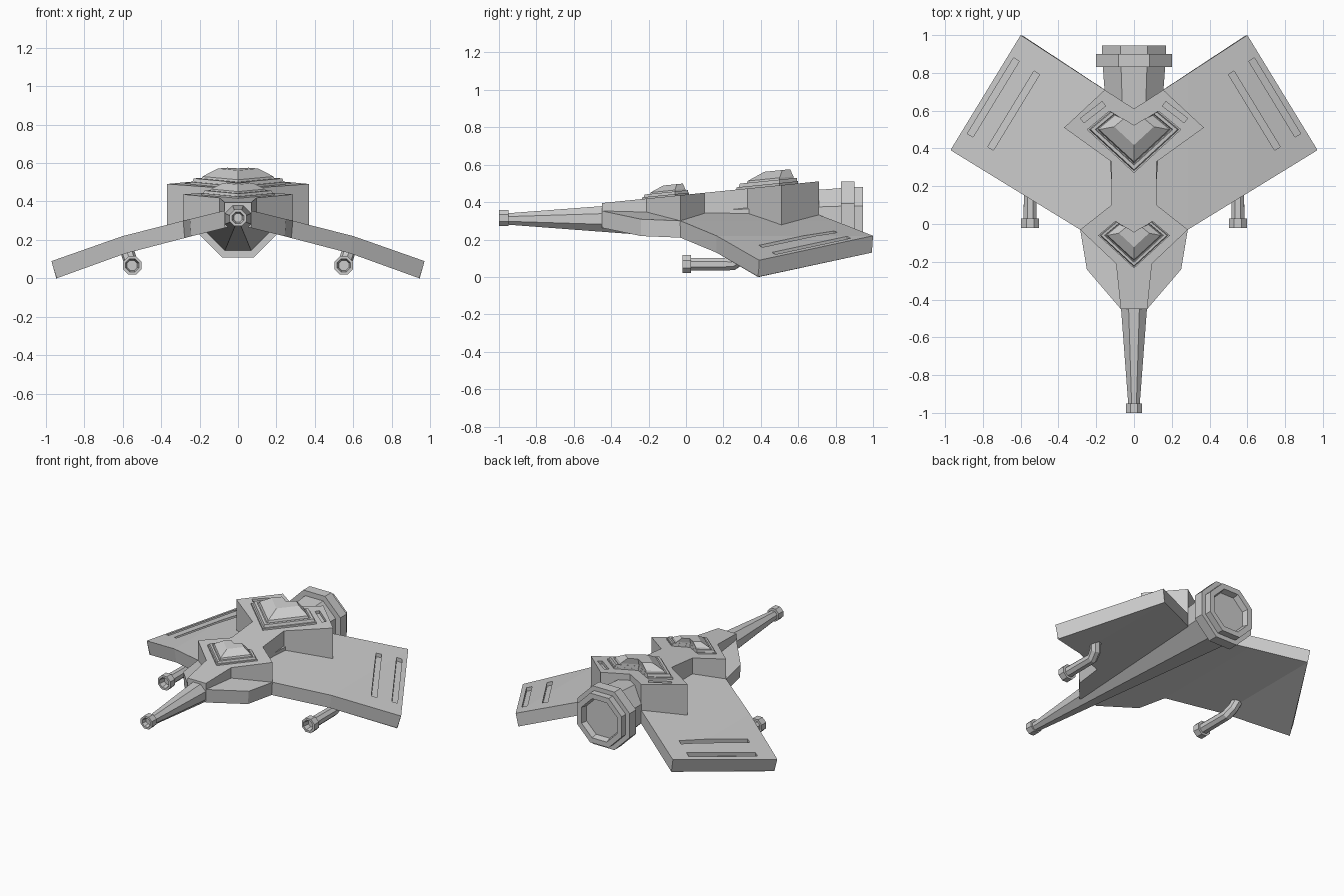
import bpy, bmesh, math
from mathutils import Vector

if "Cube" in bpy.data.objects:
    bpy.data.objects.remove(bpy.data.objects["Cube"])


def loft(name, rings, caps=(True, True)):
    """Skin a list of equal-length closed rings."""
    bm = bmesh.new()
    vs = [[bm.verts.new(p) for p in r] for r in rings]
    n = len(rings[0])
    for a, b in zip(vs, vs[1:]):
        for i in range(n):
            j = (i + 1) % n
            bm.faces.new((a[i], a[j], b[j], b[i]))
    if caps[0]:
        bm.faces.new(vs[0][::-1])
    if caps[1]:
        bm.faces.new(vs[-1])
    bmesh.ops.recalc_face_normals(bm, faces=bm.faces)
    me = bpy.data.meshes.new(name)
    bm.to_mesh(me)
    bm.free()
    ob = bpy.data.objects.new(name, me)
    bpy.context.collection.objects.link(ob)
    return ob


def octagon(c, r, d=(0, 1, 0)):
    """Octagon with flat-to-flat radius r, facing along d."""
    q = Vector((0, 1, 0)).rotation_difference(Vector(d))
    R = r / math.cos(math.pi / 8)
    angs = [(k + 0.5) * math.pi / 4 for k in range(8)]
    return [Vector(c) + q @ Vector((R * math.cos(a), 0, R * math.sin(a))) for a in angs]


def mirrored(half):
    """Close a right-half outline that starts and ends on or near x = 0."""
    return half + [(-x, y) for x, y in reversed(half) if x > 1e-6]


def wing_z(x):
    pts = [(0, .37), (.285, .30), (.6, .22), (.97, .09), (1.2, .01)]
    x = abs(x)
    for (a, za), (b, zb) in zip(pts, pts[1:]):
        if x <= b:
            return za + (zb - za) * (x - a) / (b - a)


def deck_z(y):
    return .44 + .1 * y


def slot(target, centre, direction, length, width, zfun, depth):
    """Cut a long recess that follows the surface height."""
    d = Vector(direction).normalized()
    s = Vector((-d.y, d.x))
    c = Vector(centre)
    ps = [c + d * length / 2 * u + s * width / 2 * v
          for u, v in ((-1, -1), (1, -1), (1, 1), (-1, 1))]
    cut = loft("slot_cutter", [[(p.x, p.y, zfun(p) + h) for p in ps] for h in (-depth, .05)])
    cut.hide_render = True
    cut.hide_viewport = True
    m = target.modifiers.new("slot", 'BOOLEAN')
    m.operation = 'DIFFERENCE'
    m.solver = 'EXACT'
    m.object = cut


# Wing plate: one drooped slab including the front shoulders
stations = [(0, -.45, .61), (.07, -.45, .655), (.25, -.24, .772),
            (.285, -.03, .795), (.6, .163, 1.0), (.97, .39, .394)]
full = [(-x, f, r) for x, f, r in reversed(stations[1:])] + stations
rings = []
for x, f, r in full:
    xb, z = x * .974, wing_z(x)
    rings.append([(x, f, z), (x, r, z), (xb, r - .01 * abs(x), z - .09), (xb, f, z - .09)])
wing = loft("wing", rings)
for s in (-1, 1):
    for cx, cy in ((.745, .67), (.637, .60)):
        slot(wing, (s * cx, cy), (s * .25, -.41), .47, .035, lambda p: wing_z(p.x), .025)

# Upper hull with pinched waist and notched tail
hull = mirrored([(.07, -.45), (.095, -.21), (.285, -.03), (.12, .10), (.12, .33),
                 (.37, .51), (.155, .71), (0, .61)])
deck = loft("upper_hull", [[(x, y, .272) for x, y in hull],
                           [(x, y, deck_z(y)) for x, y in hull]])
for s in (-1, 1):
    slot(deck, (s * .217, .592), (s * .11, -.085), .145, .03, lambda p: deck_z(p.y), .02)

# Long tapered spine ending in the engine nozzle
spine = [(-.96, .03), (.83, .165), (.83, .2), (.9, .2), (.9, .17),
         (.945, .17), (.945, .135), (.905, .125)]
loft("spine_and_engine", [octagon((0, y, .31), r) for y, r in spine])

# Nose muzzle
muzzle = [(-.97, .022), (-1, .03), (-1, .043), (-.95, .043), (-.95, .025)]
loft("nose_muzzle", [octagon((0, y, .315), r) for y, r in muzzle])

# Cannons under the wings, bending up into them
for s, side in ((-1, "left"), (1, "right")):
    x, z = s * .55, .068
    path = [((x, .02, z), .026), ((x, -.02, z), .034), ((x, -.02, z), .048),
            ((x, .028, z), .048), ((x, .028, z), .034)]
    gun = [octagon(p, r) for p, r in path]
    gun.append(octagon((x, .25, z), .033, (s * .05, 1, .25)))
    gun.append(octagon((s * .562, .295, .10), .033, (s * .25, .7, .7)))
    gun.append(octagon((s * .585, .325, .17), .033, (s * .35, .3, .9)))
    loft(side + "_cannon", gun)

# Heart-shaped canopies: stepped frame and faceted dome
heart = mirrored([(0, -.23), (.25, 0), (.13, .1), (0, .02)])


def canopy(name, y0, k):
    def ring(sc, h, dy=0):
        return [(x * sc * k, y0 + (y * sc + dy) * k, deck_z(y0 + (y * sc + dy) * k) + h * k)
                for x, y in heart]
    loft(name + "_frame", [ring(1, -.02), ring(1, .012), ring(.95, .012),
                           ring(.92, .03), ring(.82, .03), ring(.8, .02)])
    loft(name + "_glass", [ring(.78, .015), ring(.74, .04), ring(.42, .08, .015)])


canopy("rear_canopy", .50, 1.0)
canopy("front_canopy", -.06, .76)
